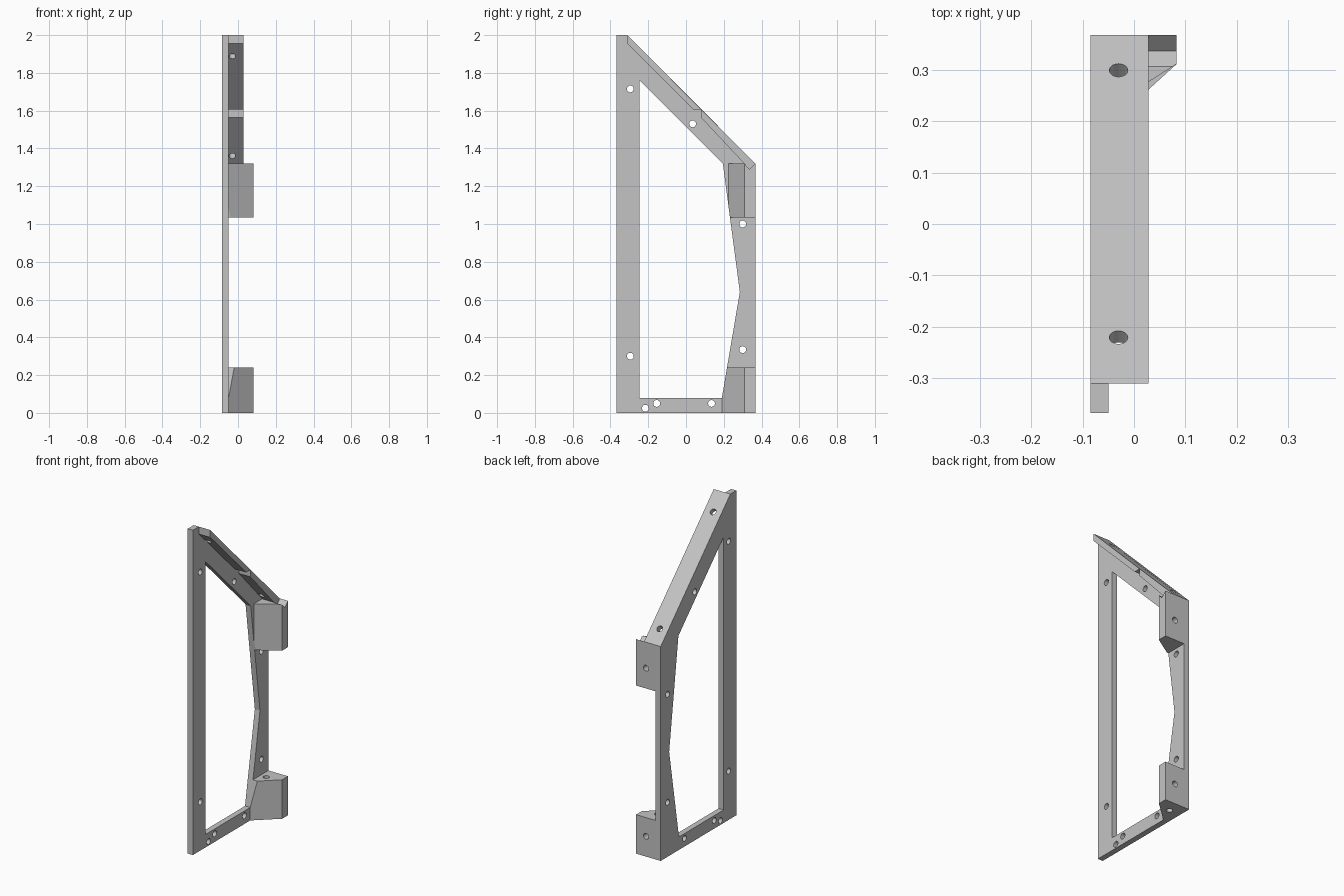
import bpy
import bmesh
from mathutils import Vector

cube = bpy.data.objects.get("Cube")
if cube:
    bpy.data.objects.remove(cube, do_unlink=True)

grey = bpy.data.materials.new("plain grey")
grey.use_nodes = True
colour = (0.55, 0.55, 0.55, 1)
grey.diffuse_color = colour
grey.node_tree.nodes["Principled BSDF"].inputs["Base Color"].default_value = colour


def make_object(name, bm):
    bmesh.ops.recalc_face_normals(bm, faces=bm.faces)
    mesh = bpy.data.meshes.new(name)
    bm.to_mesh(mesh)
    bm.free()
    mesh.materials.append(grey)
    obj = bpy.data.objects.new(name, mesh)
    bpy.context.collection.objects.link(obj)
    return obj


def prism(name, points, offset):
    """Extrude a closed outline of 3D points by an offset."""
    bm = bmesh.new()
    face = bm.faces.new([bm.verts.new(p) for p in points])
    new = bmesh.ops.extrude_face_region(bm, geom=[face])["geom"]
    bmesh.ops.translate(bm, vec=offset,
                        verts=[v for v in new if isinstance(v, bmesh.types.BMVert)])
    return make_object(name, bm)


def side_prism(name, outline, x0, x1):
    return prism(name, [(x0, y, z) for y, z in outline], (x1 - x0, 0, 0))


def drill(centre, axis, depth, radius=0.018):
    """Cylinder cutter centred on a point."""
    bm = bmesh.new()
    bmesh.ops.create_cone(bm, cap_ends=True, segments=24, radius1=radius,
                          radius2=radius, depth=depth)
    turn = Vector((0, 0, 1)).rotation_difference(Vector(axis))
    bmesh.ops.rotate(bm, verts=bm.verts, matrix=turn.to_matrix())
    bmesh.ops.translate(bm, verts=bm.verts, vec=centre)
    return make_object("hole_cutter", bm)


def cut(obj, cutters):
    """Subtract the cutters, bake the result and remove them."""
    for c in cutters:
        mod = obj.modifiers.new("cut", 'BOOLEAN')
        mod.operation = 'DIFFERENCE'
        mod.solver = 'EXACT'
        mod.object = c
    graph = bpy.context.evaluated_depsgraph_get()
    mesh = bpy.data.meshes.new_from_object(obj.evaluated_get(graph))
    obj.modifiers.clear()
    obj.data = mesh
    for c in cutters:
        bpy.data.objects.remove(c, do_unlink=True)


OUTER, INNER, LIP, REACH = -0.085, -0.05, 0.028, 0.083
FRONT, BACK = -0.3675, 0.3675


def window_cutter():
    outline = [(-0.245, 0.08), (0.19, 0.08), (0.285, 0.64), (0.195, 1.32), (-0.245, 1.76)]
    return side_prism("window_cutter", outline, -0.2, 0.2)


# Side plate with its window and screw holes
plate = side_prism("side_plate", [(FRONT, 0), (BACK, 0), (BACK, 1.32),
                                  (-0.31, 2), (FRONT, 2)], OUTER, INNER)
screws = [(-0.295, 1.715), (0.035, 1.53), (0.3, 1.0), (-0.295, 0.3),
          (0.3, 0.335), (-0.155, 0.05), (0.135, 0.05), (-0.215, 0.025)]
cut(plate, [window_cutter()] + [drill((-0.07, y, z), (1, 0, 0), 0.2) for y, z in screws])

# Sloping flange in two lengths that meet at a notch
flanges = {
    "upper_flange": ([(-0.31, 2), (0.08, 1.607), (0.04, 1.605), (-0.31, 1.955)], (-0.23, 1.9)),
    "lower_flange": ([(0.08, 1.607), (BACK, 1.32), (0.336, 1.29), (0.08, 1.563)], (0.29, 1.38)),
}
for name, (outline, hole) in flanges.items():
    flange = side_prism(name, outline, INNER, LIP)
    cut(flange, [drill((-0.03, *hole), (0, 1, 1), 0.2)])


# Brackets: slant-fronted blocks behind the plate
def bracket(name, inner_y, bottom, top, hole_z):
    outline = [(INNER, inner_y), (REACH, 0.311), (REACH, BACK), (INNER, BACK)]
    block = prism(name, [(x, y, bottom) for x, y in outline], (0, 0, top - bottom))
    return block, [window_cutter(), drill((0.015, BACK, hole_z), (0, 1, 0), 0.14)]


lower, cutters = bracket("lower_bracket", 0.19, 0, 0.24, 0.125)
cut(lower, cutters + [drill((-0.01, 0.29, 0.12), (0, 0, 1), 0.4)])

upper, cutters = bracket("upper_bracket", 0.226, 1.035, 1.32, 1.16)
notch = side_prism("notch_cutter", [(0.302, 1.324), (0.336, 1.29), (0.371, 1.324)], -0.2, 0.2)
cut(upper, cutters + [notch])
